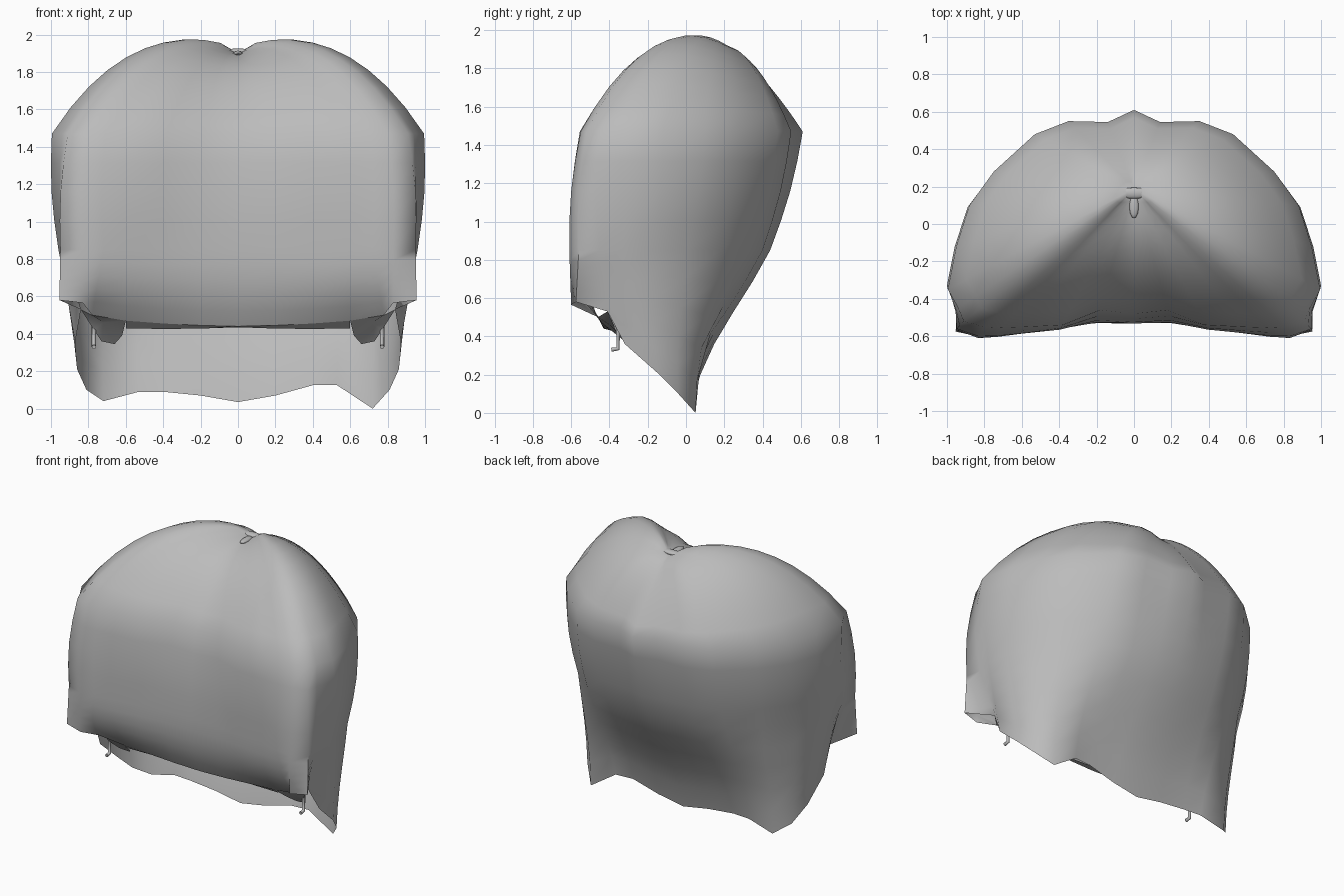
import bpy, bmesh, math
from mathutils import Vector

if "Cube" in bpy.data.objects:
    bpy.data.objects.remove(bpy.data.objects["Cube"])

grey = bpy.data.materials.new("plain grey cloth")
grey.use_nodes = True
colour = (0.5, 0.5, 0.5, 1)
grey.diffuse_color = colour
grey.node_tree.nodes["Principled BSDF"].inputs["Base Color"].default_value = colour


def finish(bm, name, angle=60):
    bmesh.ops.recalc_face_normals(bm, faces=bm.faces)
    mesh = bpy.data.meshes.new(name)
    bm.to_mesh(mesh)
    bm.free()
    obj = bpy.data.objects.new(name, mesh)
    bpy.context.collection.objects.link(obj)
    mesh.materials.append(grey)
    bpy.ops.object.select_all(action="DESELECT")
    obj.select_set(True)
    bpy.context.view_layer.objects.active = obj
    bpy.ops.object.shade_smooth_by_angle(angle=math.radians(angle))


# Half outlines, from the middle of the back round to the middle of the front
shoulder = [(0, .61), (.14, .545), (.35, .55), (.53, .48), (.75, .28), (.88, .1), (.95, -.12), (.995, -.35),
            (.94, -.45), (.91, -.52), (.8, -.55), (.71, -.555), (.58, -.55), (.38, -.54), (.18, -.46), (0, -.48)]
waist = [(0, .44), (.16, .42), (.35, .4), (.55, .33), (.73, .18), (.87, 0), (.93, -.18), (.96, -.33),
         (.93, -.45), (.95, -.56), (.83, -.61), (.72, -.6), (.6, -.58), (.4, -.55), (.2, -.53), (0, -.53)]
hem = [(0, .03, .035), (.2, .03, .07), (.4, .03, .09), (.53, .04, .09), (.72, .05, .02), (.81, -.04, .1),
       (.86, -.15, .21), (.87, -.32, .36), (.84, -.41, .53), (.955, -.575, .58), (.83, -.6, .565),
       (.78, -.46, .5), (.6, -.44, .47), (.4, -.43, .455), (.2, -.43, .445), (0, -.43, .44)]
pole = Vector((0, .19, 1.9))
last = len(hem) - 1
first_front = 11


def meridian(i, side):
    """Points down one gore of the cloth, from the crown to the hem."""
    u = i / last
    top = Vector((*shoulder[i], 1.47))
    mid = Vector((*waist[i], .85))
    low = Vector(hem[i])
    # The left rear hem sags at its corner and lifts beside it
    if i in (2, 3):
        low.z += .035 * (side > 0)
    elif i == 4:
        low.z -= .02 * side
    # The crown swells at the sides and slopes away at the back and front
    swell = max(0, math.sin(math.pi * u))
    lobe = .083 * swell ** (3 if u < .5 else 1.5)
    power = 1.5 + 1.7 * min(1, 2.4 * u) - max(0, u - .5) * 1.6
    points = []
    for k in range(1, 11):
        s = k / 10
        p = pole.lerp(top, s)
        p.z = pole.z - .43 * s ** power + lobe * math.sin(math.pi * s ** .63)
        points.append(p)
    for k in range(1, 5):
        p = top.lerp(mid, k / 4)
        bulge = math.sin(math.pi * k / 4)
        p.y += bulge * (.02 if u < .5 else -.02)
        p.x *= 1 + .02 * bulge
        points.append(p)
    for k in range(1, 6):
        t = k / 5
        p = mid.lerp(low, t)
        p.y -= .08 * t * max(0, 1 - 2 * u) * math.sin(math.pi * t)
        # The front curls under only near its hem
        if i >= first_front:
            p.y = mid.y + (low.y - mid.y) * t ** 2.5
        points.append(p)
    for p in points:
        p.x *= side
    return points


# Cloth shell, open underneath
bm = bmesh.new()
crown = bm.verts.new(pole)
gores = [meridian(i, 1) for i in range(last + 1)]
gores += [meridian(i, -1) for i in range(last - 1, 0, -1)]
columns = [[bm.verts.new(p) for p in gore] for gore in gores]
for a, b in zip(columns, columns[1:] + columns[:1]):
    bm.faces.new((crown, a[0], b[0]))
    for k in range(len(a) - 1):
        bm.faces.new((a[k], a[k + 1], b[k + 1], b[k]))
finish(bm, "cloth_shell", 80)

# Turned-in edge along the front hem
bm = bmesh.new()
front = [Vector(p) for p in hem[first_front + 1:]]
front += [Vector((-p.x, p.y, p.z)) for p in reversed(front[:-1])]
rows = [(bm.verts.new(p), bm.verts.new(p + Vector((0, .05, -.005 - .06 * abs(p.x))))) for p in front]
for a, b in zip(rows, rows[1:]):
    bm.faces.new((a[0], b[0], b[1], a[1]))
finish(bm, "front_hem_fold")


def pebble(name, size, place):
    bm = bmesh.new()
    bmesh.ops.create_uvsphere(bm, u_segments=14, v_segments=8, radius=1)
    bmesh.ops.scale(bm, vec=size, verts=bm.verts)
    bmesh.ops.translate(bm, vec=place, verts=bm.verts)
    finish(bm, name)


# Gathered button on the crown, with a short tail
pebble("crown_button", (.09, .03, .015), (0, .165, 1.91))
pebble("crown_tail", (.025, .065, .014), (0, .095, 1.9))


def cord(name, path, radius):
    curve = bpy.data.curves.new(name, "CURVE")
    curve.dimensions = "3D"
    curve.bevel_depth = radius
    curve.bevel_resolution = 1
    curve.use_fill_caps = True
    line = curve.splines.new("POLY")
    line.points.add(len(path) - 1)
    for point, place in zip(line.points, path):
        point.co = (*place, 1)
    curve.materials.append(grey)
    obj = bpy.data.objects.new(name, curve)
    bpy.context.collection.objects.link(obj)


for side, word in ((1, "left"), (-1, "right")):
    # Hanging cord with a bent end
    x = .77 * side
    cord(word + "_cord", [(x, -.4, .52), (x, -.355, .44), (x, -.355, .335), (x, -.39, .33)], .012)
    # Folded tab tucked behind the front hem
    bm = bmesh.new()
    outline = [(.84, -.41, .53), (.77, -.36, .42), (.73, -.3, .36), (.66, -.28, .345),
               (.62, -.34, .39), (.6, -.44, .47), (.78, -.46, .5)]
    rim = [bm.verts.new((px * side, py, pz)) for px, py, pz in outline]
    centre = bm.verts.new((.72 * side, -.4, .46))
    for a, b in zip(rim, rim[1:] + rim[:1]):
        bm.faces.new((a, b, centre))
    finish(bm, word + "_tab")
